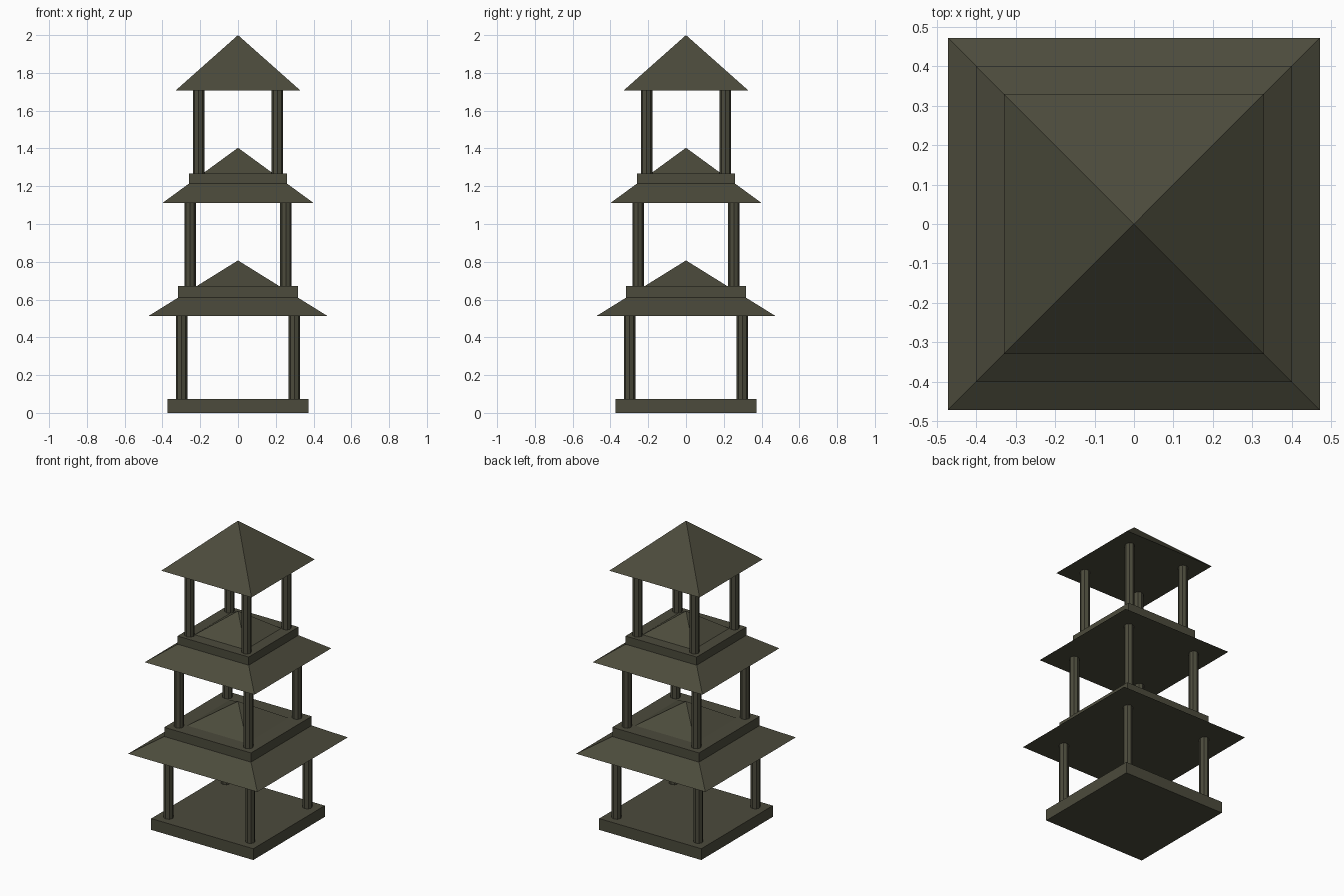
import bpy
import math

if "Cube" in bpy.data.objects:
    bpy.data.objects.remove(bpy.data.objects["Cube"])

olive = bpy.data.materials.new("dark_olive")
olive.diffuse_color = (0.072, 0.070, 0.045, 1.0)
olive.use_nodes = True
olive.node_tree.nodes["Principled BSDF"].inputs["Base Color"].default_value = olive.diffuse_color

TIER = 0.5965     # vertical spacing of the storeys
SLAB = 0.0746     # slab thickness
EAVES = 0.514     # height of the eaves above each slab's underside
ROOF = 2.0 - 2 * TIER - EAVES


def finish(name):
    ob = bpy.context.object
    ob.name = name
    ob.data.materials.append(olive)
    return ob


def slab(name, half, z):
    bpy.ops.mesh.primitive_cube_add(size=1, location=(0, 0, z + SLAB / 2))
    finish(name).scale = (2 * half, 2 * half, SLAB)


def pillar(name, x, y, z0, z1):
    bpy.ops.mesh.primitive_cylinder_add(vertices=8, radius=0.03, depth=z1 - z0,
                                        location=(x, y, (z0 + z1) / 2))
    finish(name)


def roof(name, half, z):
    bpy.ops.mesh.primitive_cone_add(vertices=4, radius1=half * math.sqrt(2), radius2=0,
                                    depth=ROOF, location=(0, 0, z + ROOF / 2),
                                    rotation=(0, 0, math.pi / 4))
    finish(name)


# Three storeys, each a slab, four corner pillars and a pyramid roof
for i, (slab_half, roof_half) in enumerate([(0.373, 0.472), (0.317, 0.401), (0.26, 0.33)]):
    z = i * TIER
    n = i + 1
    slab(f"floor_slab_{n}", slab_half, z)
    p = slab_half * 0.8
    for sx, side in ((-1, "left"), (1, "right")):
        for sy, end in ((-1, "front"), (1, "back")):
            pillar(f"pillar_{n}_{end}_{side}", sx * p, sy * p, z + SLAB, z + EAVES)
    roof(f"roof_{n}", roof_half, z + EAVES)
